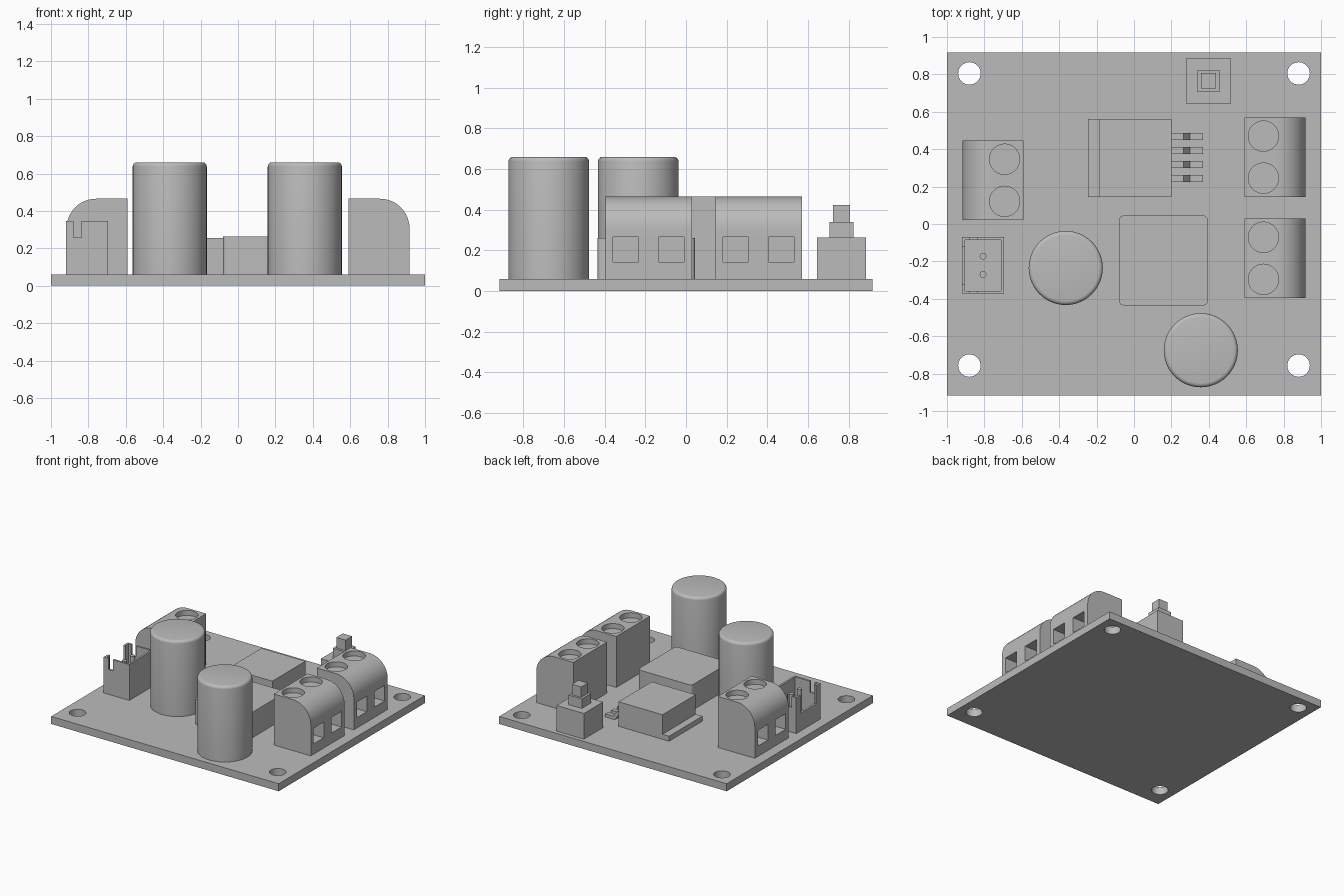
import bpy, bmesh, math
from mathutils import Vector

if "Cube" in bpy.data.objects:
    bpy.data.objects.remove(bpy.data.objects["Cube"], do_unlink=True)

grey = bpy.data.materials.new("plain grey")
grey.use_nodes = True
COLOUR = (0.5, 0.5, 0.5, 1)
grey.diffuse_color = COLOUR
grey.node_tree.nodes["Principled BSDF"].inputs["Base Color"].default_value = COLOUR

TOP = 0.06  # upper face of the board


def finish(name, bm):
    bmesh.ops.recalc_face_normals(bm, faces=bm.faces)
    mesh = bpy.data.meshes.new(name)
    bm.to_mesh(mesh)
    bm.free()
    mesh.materials.append(grey)
    ob = bpy.data.objects.new(name, mesh)
    bpy.context.collection.objects.link(ob)
    return ob


def activate(ob):
    bpy.ops.object.select_all(action="DESELECT")
    ob.select_set(True)
    bpy.context.view_layer.objects.active = ob


def smooth(ob):
    activate(ob)
    bpy.ops.object.shade_smooth_by_angle(angle=math.radians(35))


def box(name, x, y, z):
    bm = bmesh.new()
    bmesh.ops.create_cube(bm, size=1)
    for v in bm.verts:
        v.co = Vector([(r[0] + r[1]) / 2 + c * (r[1] - r[0]) for c, r in zip(v.co, (x, y, z))])
    return finish(name, bm)


def cylinder(name, x, y, z, radius, sides=48):
    bm = bmesh.new()
    bmesh.ops.create_cone(bm, cap_ends=True, segments=sides, radius1=radius,
                          radius2=radius, depth=z[1] - z[0])
    bmesh.ops.translate(bm, verts=bm.verts, vec=(x, y, (z[0] + z[1]) / 2))
    return finish(name, bm)


def extrude_profile(name, points, y):
    """Extrude an x-z outline along y."""
    bm = bmesh.new()
    face = bm.faces.new([bm.verts.new((px, y[0], pz)) for px, pz in points])
    new = bmesh.ops.extrude_face_region(bm, geom=[face])["geom"]
    bmesh.ops.translate(bm, vec=(0, y[1] - y[0], 0),
                        verts=[g for g in new if isinstance(g, bmesh.types.BMVert)])
    return finish(name, bm)


def cut(ob, cutters):
    activate(ob)
    for c in cutters:
        mod = ob.modifiers.new("cut", "BOOLEAN")
        mod.operation, mod.solver, mod.object = "DIFFERENCE", "EXACT", c
        bpy.ops.object.modifier_apply(modifier=mod.name)
        bpy.data.objects.remove(c, do_unlink=True)


# Board with four mounting holes
board = box("circuit_board", (-1, 1), (-0.917, 0.917), (0, TOP))
cut(board, [cylinder("hole_cutter", x, y, (-0.1, 0.2), 0.06, 32)
            for x in (-0.88, 0.88) for y in (-0.757, 0.805)])
smooth(board)

# Two tall capacitors with softly rounded top rims
for name, x, y in (("left_capacitor", 0.357, -0.675), ("right_capacitor", -0.365, -0.235)):
    can = cylinder(name, x, y, (TOP, 0.66), 0.198, 64)
    bm = bmesh.new()
    bm.from_mesh(can.data)
    rim = [e for e in bm.edges if all(v.co.z > 0.6 for v in e.verts)]
    bmesh.ops.bevel(bm, geom=rim, offset=0.022, segments=4, profile=0.5, affect="EDGES")
    bm.to_mesh(can.data)
    bm.free()
    smooth(can)


# Screw terminals: rounded outer shoulder, screw recesses, wire openings
def terminal(name, side, y0):
    r, outer, inner, high = 0.158, 0.917, 0.592, 0.465
    arc = [(outer - r + r * math.cos(a), high - r + r * math.sin(a))
           for a in (math.pi / 2 * i / 12 for i in range(13))]
    outline = [(inner, TOP), (outer, TOP)] + arc + [(inner, high)]
    body = extrude_profile(name, [(side * px, pz) for px, pz in outline], (y0, y0 + 0.425))
    cutters = []
    for screw_y, wire_y in ((0.1, 0.1), (0.325, 0.323)):
        cutters.append(cylinder("screw_cutter", side * 0.692, y0 + screw_y,
                                (high - 0.04, high + 0.1), 0.081))
        cutters.append(box("wire_cutter", sorted((side * 0.8, side * 1.1)),
                           (y0 + wire_y - 0.063, y0 + wire_y + 0.063), (0.142, 0.266)))
    cut(body, cutters)
    smooth(body)


terminal("left_rear_terminal", 1, 0.145)
terminal("left_front_terminal", 1, -0.396)
terminal("right_terminal", -1, 0.021)

# Open pin header with slotted walls
header = box("pin_header_shell", (-0.92, -0.695), (-0.372, -0.07), (TOP, 0.345))
cut(header, [
    box("cavity_cutter", (-0.903, -0.71), (-0.357, -0.085), (0.1, 0.5)),
    box("end_slot_cutter", (-0.88, -0.838), (-0.5, 0), (0.257, 0.5)),
    box("side_slot_cutter", (-1, -0.89), (-0.32, -0.122), (0.2, 0.5)),
])
for i, y in enumerate((-0.27, -0.172)):
    smooth(cylinder(f"header_pin_{i + 1}", -0.807, y, (0.09, 0.31), 0.018, 20))

# Inductor block with rounded upright corners
coil = box("inductor", (-0.08, 0.395), (-0.435, 0.045), (TOP, 0.262))
bm = bmesh.new()
bm.from_mesh(coil.data)
upright = [e for e in bm.edges if abs(e.verts[0].co.z - e.verts[1].co.z) > 0.1]
bmesh.ops.bevel(bm, geom=upright, offset=0.025, segments=5, profile=0.5, affect="EDGES")
bm.to_mesh(coil.data)
bm.free()
smooth(coil)

# Regulator chip: metal tab, body and bent leads
box("regulator_tab", (-0.245, 0.0), (0.145, 0.562), (TOP, 0.1))
box("regulator_body", (-0.187, 0.2), (0.145, 0.562), (TOP, 0.255))
lead = [(0.19, 0.11), (0.19, 0.135), (0.265, 0.135), (0.3, 0.085),
        (0.37, 0.085), (0.37, TOP), (0.285, TOP), (0.25, 0.11)]
for i in range(4):
    y = 0.243 + 0.075 * i
    extrude_profile(f"regulator_lead_{i + 1}", lead, (y - 0.018, y + 0.018))

# Push button in three square steps
for name, half, low, high in (("button_base", 0.12, TOP, 0.264),
                              ("button_collar", 0.059, 0.264, 0.34),
                              ("button_plunger", 0.041, 0.34, 0.424)):
    box(name, (0.398 - half, 0.398 + half), (0.765 - half, 0.765 + half), (low, high))
